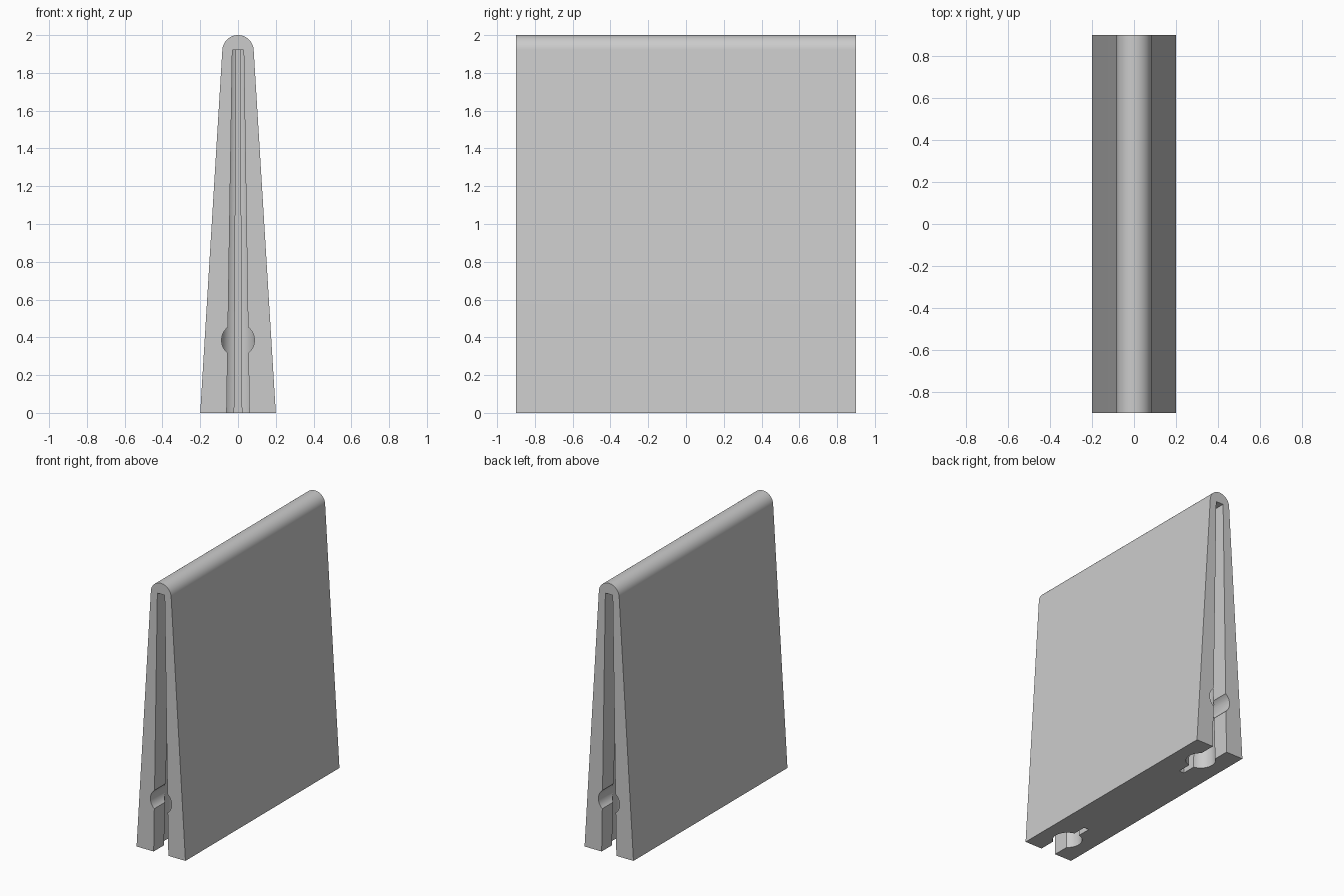
import bpy, bmesh, math

cube = bpy.data.objects.get("Cube")
if cube:
    bpy.data.objects.remove(cube, do_unlink=True)

grey = bpy.data.materials.new("plain_grey")
grey.use_nodes = True
grey.diffuse_color = (0.6, 0.6, 0.6, 1)
grey.node_tree.nodes["Principled BSDF"].inputs["Base Color"].default_value = (0.6, 0.6, 0.6, 1)

HALF_LENGTH = 0.9
SLOT_TOP = 1.92


def loft(name, ring_a, ring_b):
    """Closed solid between two matching outlines."""
    bm = bmesh.new()
    a = [bm.verts.new(p) for p in ring_a]
    b = [bm.verts.new(p) for p in ring_b]
    bm.faces.new(a)
    bm.faces.new(b[::-1])
    for i in range(len(a)):
        j = (i + 1) % len(a)
        bm.faces.new((a[i], a[j], b[j], b[i]))
    bmesh.ops.recalc_face_normals(bm, faces=bm.faces)
    mesh = bpy.data.meshes.new(name)
    bm.to_mesh(mesh)
    bm.free()
    mesh.materials.append(grey)
    obj = bpy.data.objects.new(name, mesh)
    bpy.context.collection.objects.link(obj)
    return obj


def activate(obj):
    bpy.ops.object.select_all(action='DESELECT')
    obj.select_set(True)
    bpy.context.view_layer.objects.active = obj


def cut(target, cutter):
    mod = target.modifiers.new("cut", 'BOOLEAN')
    mod.operation = 'DIFFERENCE'
    mod.solver = 'EXACT'
    mod.object = cutter
    activate(target)
    bpy.ops.object.modifier_apply(modifier=mod.name)
    bpy.data.objects.remove(cutter, do_unlink=True)


# Tapered body with a rounded ridge
def body_ring(y):
    r, lean, steps = 0.083, math.radians(3.5), 32
    pts = [(-0.2, y, 0), (0.2, y, 0)]
    for i in range(steps + 1):
        a = lean + (math.pi - 2 * lean) * i / steps
        pts.append((r * math.cos(a), y, 2 - r + r * math.sin(a)))
    return pts


# Keyhole outline: open mouth, round hole and narrow slit, shrinking upward
def keyhole_ring(side, z):
    k = 1 - 0.5 * z / SLOT_TOP
    mouth, radius, slit, centre = 0.06 * k, 0.1 * k, 0.02 * k, 0.2
    start = math.asin(mouth / radius)
    end = math.pi - math.asin(slit / radius)
    half = [(mouth, -0.05)]
    for i in range(21):
        a = start + (end - start) * i / 20
        half.append((radius * math.sin(a), centre - radius * math.cos(a)))
    half.append((slit, centre + 0.2 * k))
    outline = half + [(-x, d) for x, d in reversed(half)]
    return [(x, side * (HALF_LENGTH - d), z) for x, d in outline]


# Round bore through each end face into the keyhole
def bore_ring(side, depth):
    angles = [math.tau * i / 48 for i in range(48)]
    return [(0.087 * math.cos(a), side * (HALF_LENGTH - depth), 0.385 + 0.087 * math.sin(a))
            for a in angles]


body = loft("wedge_body", body_ring(-HALF_LENGTH), body_ring(HALF_LENGTH))
for side in (-1, 1):
    cut(body, loft("keyhole_cutter", keyhole_ring(side, -0.05), keyhole_ring(side, SLOT_TOP)))
    cut(body, loft("bore_cutter", bore_ring(side, -0.05), bore_ring(side, 0.2)))

activate(body)
bpy.ops.object.shade_smooth_by_angle(angle=math.radians(25))
